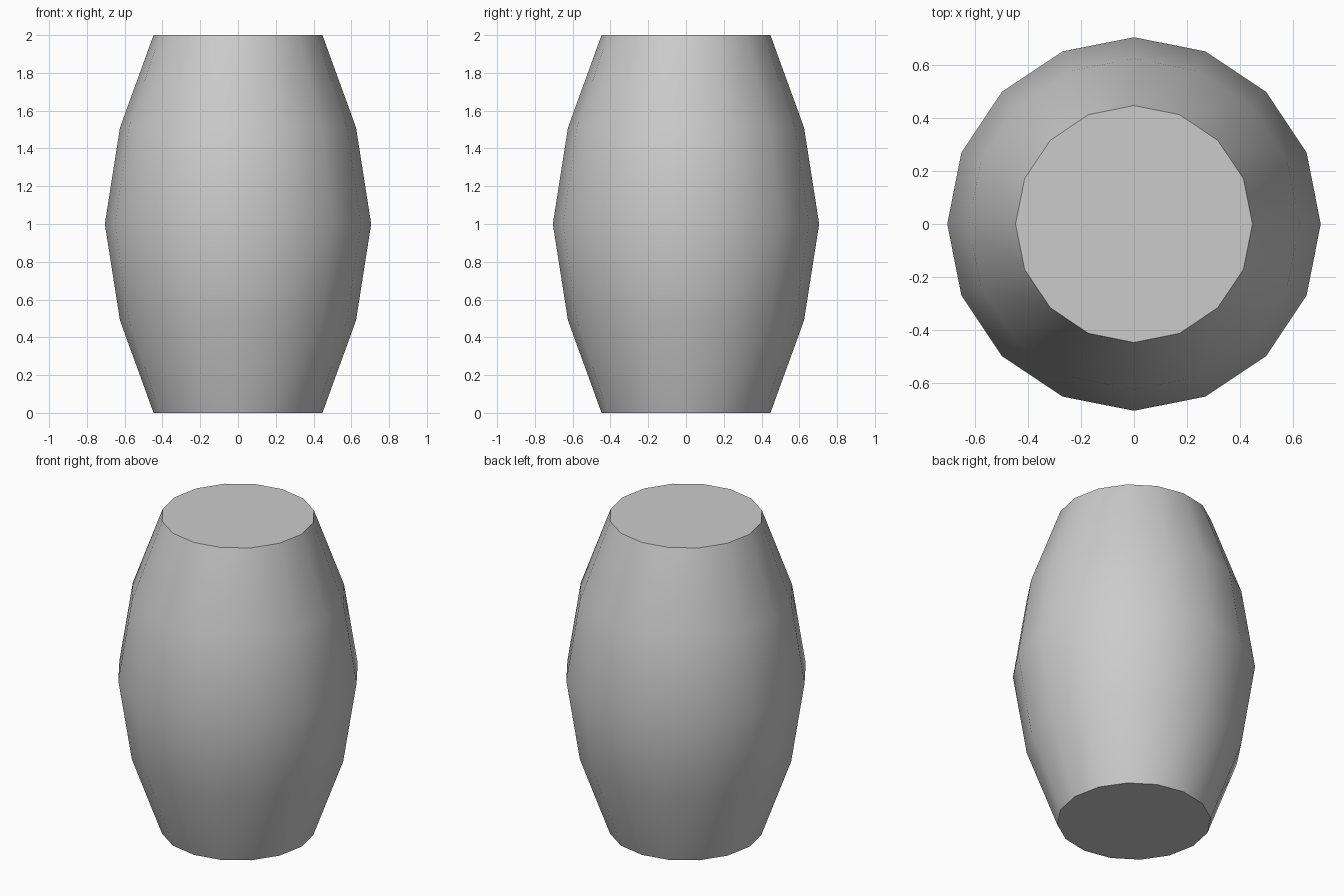
import bpy, bmesh
from math import cos, sin, pi, radians

if "Cube" in bpy.data.objects:
    bpy.data.objects.remove(bpy.data.objects["Cube"])

SIDES = 16
# Barrel profile: (radius, height)
PROFILE = [(0.447, 0.0), (0.625, 0.49), (0.705, 1.0), (0.625, 1.51), (0.447, 2.0)]

bm = bmesh.new()
rings = [[bm.verts.new((r * cos(2 * pi * i / SIDES), r * sin(2 * pi * i / SIDES), z))
          for i in range(SIDES)] for r, z in PROFILE]

# Curved side wall
for low, high in zip(rings, rings[1:]):
    for i in range(SIDES):
        j = (i + 1) % SIDES
        bm.faces.new((low[i], low[j], high[j], high[i]))

# Flat ends
bm.faces.new(rings[0][::-1])
bm.faces.new(rings[-1])

mesh = bpy.data.meshes.new("barrel")
bm.to_mesh(mesh)
bm.free()
barrel = bpy.data.objects.new("barrel", mesh)
bpy.context.collection.objects.link(barrel)

# Smooth wall, crisp rims
bpy.context.view_layer.objects.active = barrel
barrel.select_set(True)
bpy.ops.object.shade_smooth_by_angle(angle=radians(35))
